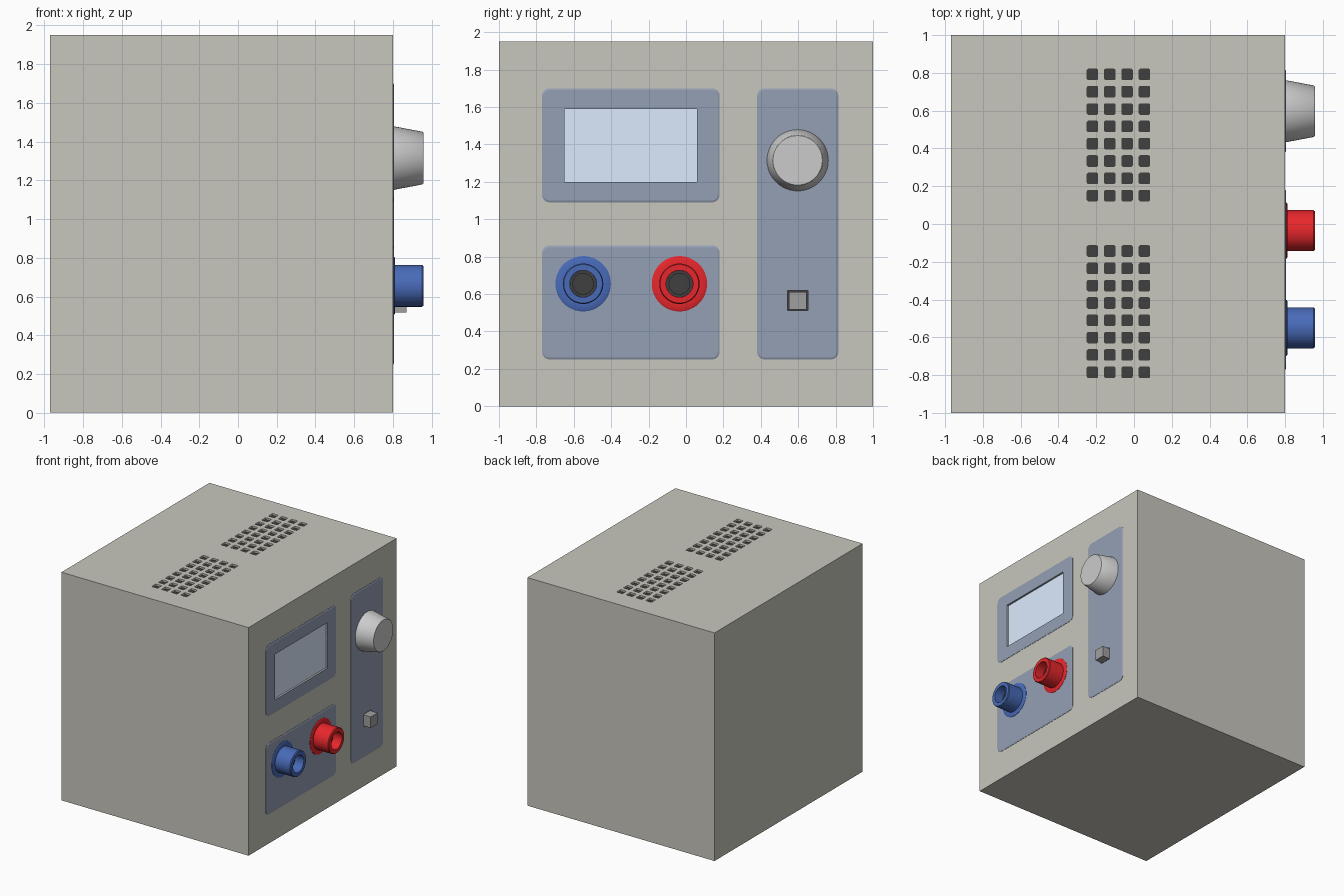
import bpy, bmesh
from math import cos, sin, pi, radians

if "Cube" in bpy.data.objects:
    bpy.data.objects.remove(bpy.data.objects["Cube"])

FRONT = 0.80                      # x of the control face


def material(name, rgb):
    m = bpy.data.materials.new(name)
    m.diffuse_color = (*rgb, 1)
    m.use_nodes = True
    m.node_tree.nodes["Principled BSDF"].inputs["Base Color"].default_value = m.diffuse_color
    return m


CASE = material("case_grey", (0.58, 0.57, 0.51))
PANEL = material("panel_slate", (0.30, 0.35, 0.46))
GLASS = material("screen_glass", (0.72, 0.83, 1.0))
DARK = material("dark_metal", (0.05, 0.05, 0.05))
RED = material("terminal_red", (0.8, 0.02, 0.025))
BLUE = material("terminal_blue", (0.065, 0.145, 0.48))
SILVER = material("button_grey", (0.35, 0.35, 0.35))


def finish(name, bm, mat=None, smooth=False):
    bmesh.ops.recalc_face_normals(bm, faces=bm.faces)
    me = bpy.data.meshes.new(name)
    bm.to_mesh(me)
    bm.free()
    ob = bpy.data.objects.new(name, me)
    bpy.context.collection.objects.link(ob)
    if mat:
        me.materials.append(mat)
    bpy.ops.object.select_all(action='DESELECT')
    ob.select_set(True)
    bpy.context.view_layer.objects.active = ob
    if smooth:
        bpy.ops.object.shade_smooth_by_angle(angle=radians(35))
    return ob


def rounded(u0, u1, v0, v1, r, inset=0.0, seg=4):
    """Outline of a rounded rectangle."""
    pts = []
    for i, (u, v) in enumerate([(u1 - r, v1 - r), (u0 + r, v1 - r), (u0 + r, v0 + r), (u1 - r, v0 + r)]):
        for k in range(seg + 1):
            a = (i + k / seg) * pi / 2
            pts.append((u + (r - inset) * cos(a), v + (r - inset) * sin(a)))
    return pts


def loft(bm, loops):
    """Closed solid through a list of equal-length point loops."""
    rings = [[bm.verts.new(p) for p in loop] for loop in loops]
    n = len(rings[0])
    for a, b in zip(rings, rings[1:]):
        for i in range(n):
            bm.faces.new((a[i], a[(i + 1) % n], b[(i + 1) % n], b[i]))
    bm.faces.new(rings[0][::-1])
    bm.faces.new(rings[-1])


def box(name, x, y, z, mat=None):
    bm = bmesh.new()
    loft(bm, [[(x[0], b, c) for b, c in ((y[0], z[0]), (y[1], z[0]), (y[1], z[1]), (y[0], z[1]))],
              [(x[1], b, c) for b, c in ((y[0], z[0]), (y[1], z[0]), (y[1], z[1]), (y[0], z[1]))]])
    return finish(name, bm, mat)


def panel(name, y, z):
    bm = bmesh.new()
    steps = ((FRONT - 0.01, 0), (FRONT + 0.002, 0), (FRONT + 0.006, 0.01))
    loft(bm, [[(x, u, v) for u, v in rounded(*y, *z, 0.04, inset)] for x, inset in steps])
    return finish(name, bm, PANEL)


def turned(name, profile, y, z, mat, n=48):
    """Solid of revolution about x from (x, radius) pairs."""
    bm = bmesh.new()
    loft(bm, [[(x, y + r * cos(2 * pi * i / n), z + r * sin(2 * pi * i / n)) for i in range(n)]
              for x, r in profile])
    return finish(name, bm, mat, True)


def cut(targets, cutter):
    for ob in targets:
        bpy.context.view_layer.objects.active = ob
        m = ob.modifiers.new("cut", 'BOOLEAN')
        m.object, m.operation, m.solver = cutter, 'DIFFERENCE', 'EXACT'
        bpy.ops.object.modifier_apply(modifier=m.name)
    bpy.data.objects.remove(cutter)


# case and control panels
case = box("case", (-0.97, FRONT), (-1, 1), (0, 1.95), CASE)
display = panel("display_panel", (-0.77, 0.18), (1.09, 1.70))
panel("terminal_panel", (-0.77, 0.18), (0.25, 0.86))
control = panel("control_panel", (0.38, 0.815), (0.25, 1.70))

# top ventilation: two grids of small slots over dark floors
bm = bmesh.new()
PITCH = 0.0917
for start in (-0.785, 0.15):
    for j in range(8):
        for i in range(4):
            x, y = -0.22 + i * PITCH, start + j * PITCH
            outline = rounded(x - 0.028, x + 0.028, y - 0.028, y + 0.028, 0.006, seg=2)
            loft(bm, [[(u, v, h) for u, v in outline] for h in (1.93, 2.0)])
cut([case], finish("vent_cutter", bm))
for start, side in ((-0.785, "left"), (0.15, "right")):
    box("vent_floor_" + side, (-0.26, 0.10), (start - 0.04, start + 7 * PITCH + 0.04), (1.92, 1.935), DARK)

# recessed screen
cut([case, display], box("screen_cutter", (0.785, 0.9), (-0.65, 0.06), (1.20, 1.59)))
box("screen", (0.77, 0.79), (-0.655, 0.065), (1.195, 1.595), GLASS)

# control knob
turned("knob", [(0.80, 0.165), (0.953, 0.136), (0.957, 0.132)], 0.597, 1.315, None)

# push button in its narrow dark slot
cut([case, control], box("button_cutter", (0.785, 0.9), (0.543, 0.651), (0.511, 0.619)))
box("button_slot", (0.77, 0.788), (0.54, 0.654), (0.508, 0.622), DARK)
box("button", (0.78, 0.87), (0.55, 0.644), (0.518, 0.612), SILVER)

# binding posts: flanged sleeve with a dark socket inside
for name, y, mat in (("blue", -0.55, BLUE), ("red", -0.035, RED)):
    turned(name + "_terminal", [(0.80, 0.148), (0.808, 0.148), (0.812, 0.142), (0.812, 0.108), (0.95, 0.108),
                                (0.957, 0.103), (0.957, 0.072), (0.86, 0.072)], y, 0.655, mat)
    turned(name + "_socket", [(0.85, 0.0715), (0.875, 0.0715), (0.875, 0.055), (0.865, 0.055)],
           y, 0.655, DARK)
